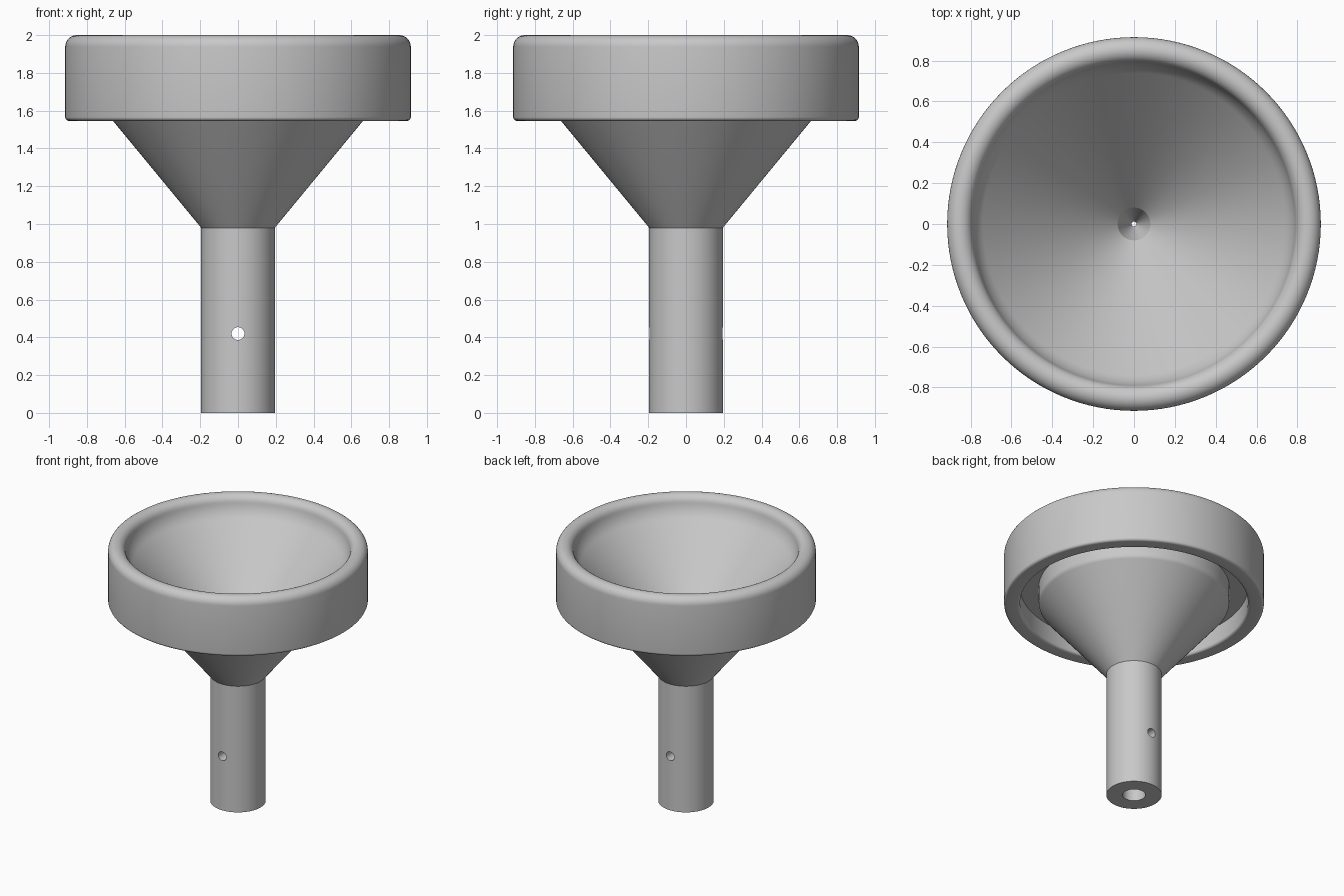
import bpy, bmesh, math

old = bpy.data.objects.get("Cube")
if old:
    bpy.data.objects.remove(old, do_unlink=True)

SEGMENTS = 128

grey = bpy.data.materials.new("light grey")
grey.use_nodes = True
colour = (0.58, 0.58, 0.58, 1)
grey.diffuse_color = colour
grey.node_tree.nodes["Principled BSDF"].inputs["Base Color"].default_value = colour


def arc(cx, cz, r, start, end, steps=8):
    """Points along a circular arc, angles in degrees."""
    angles = [math.radians(start + (end - start) * i / steps) for i in range(steps + 1)]
    return [(cx + r * math.cos(a), cz + r * math.sin(a)) for a in angles]


def lathe(name, profile):
    """Revolve a closed (radius, height) profile around the z axis."""
    bm = bmesh.new()
    rings = []
    for r, z in profile:
        rings.append([bm.verts.new((r * math.cos(a), r * math.sin(a), z))
                      for a in (math.tau * i / SEGMENTS for i in range(SEGMENTS))])
    for lower, upper in zip(rings, rings[1:] + rings[:1]):
        for i in range(SEGMENTS):
            j = (i + 1) % SEGMENTS
            bm.faces.new((lower[i], lower[j], upper[j], upper[i]))
    bmesh.ops.recalc_face_normals(bm, faces=bm.faces)
    mesh = bpy.data.meshes.new(name)
    bm.to_mesh(mesh)
    bm.free()
    mesh.materials.append(grey)
    obj = bpy.data.objects.new(name, mesh)
    bpy.context.collection.objects.link(obj)
    return obj


# Outside: stem, cone rounding into the neck, groove under the rim
profile = [(0.08, 0), (0.195, 0), (0.195, 0.98)]
profile += arc(0.621, 1.575, 0.05, -39.5, 0)
profile += [(0.671, 1.69), (0.802, 1.69)]
# Skirt with rounded lower edges and a rolled rim
profile += arc(0.822, 1.566, 0.02, 180, 270, 6)
profile += arc(0.895, 1.566, 0.02, 270, 360, 6)
profile += arc(0.853, 1.938, 0.062, 0, 170, 14)
# Inside: hollow curve blending into the bowl, steep throat, bore up the stem
profile += arc(0.595, 1.984, 0.2, -10, -44)[1:]
profile += [(0.08, 1.16), (0.012, 0.98), (0.012, 0.94), (0.08, 0.9)]
funnel = lathe("funnel_body", profile)

# Pin hole drilled front to back through the stem
bpy.ops.mesh.primitive_cylinder_add(vertices=32, radius=0.034, depth=1,
                                    location=(0, 0, 0.42), rotation=(math.pi / 2, 0, 0))
drill = bpy.context.object
drill.name = "pin_hole_cutter"
drill.data.materials.append(grey)
cut = funnel.modifiers.new("pin_hole", "BOOLEAN")
cut.operation = "DIFFERENCE"
cut.solver = "EXACT"
cut.object = drill

bpy.ops.object.select_all(action="DESELECT")
funnel.select_set(True)
bpy.context.view_layer.objects.active = funnel
bpy.ops.object.modifier_apply(modifier=cut.name)
bpy.data.objects.remove(drill, do_unlink=True)
bpy.ops.object.shade_smooth_by_angle(angle=math.radians(20))
